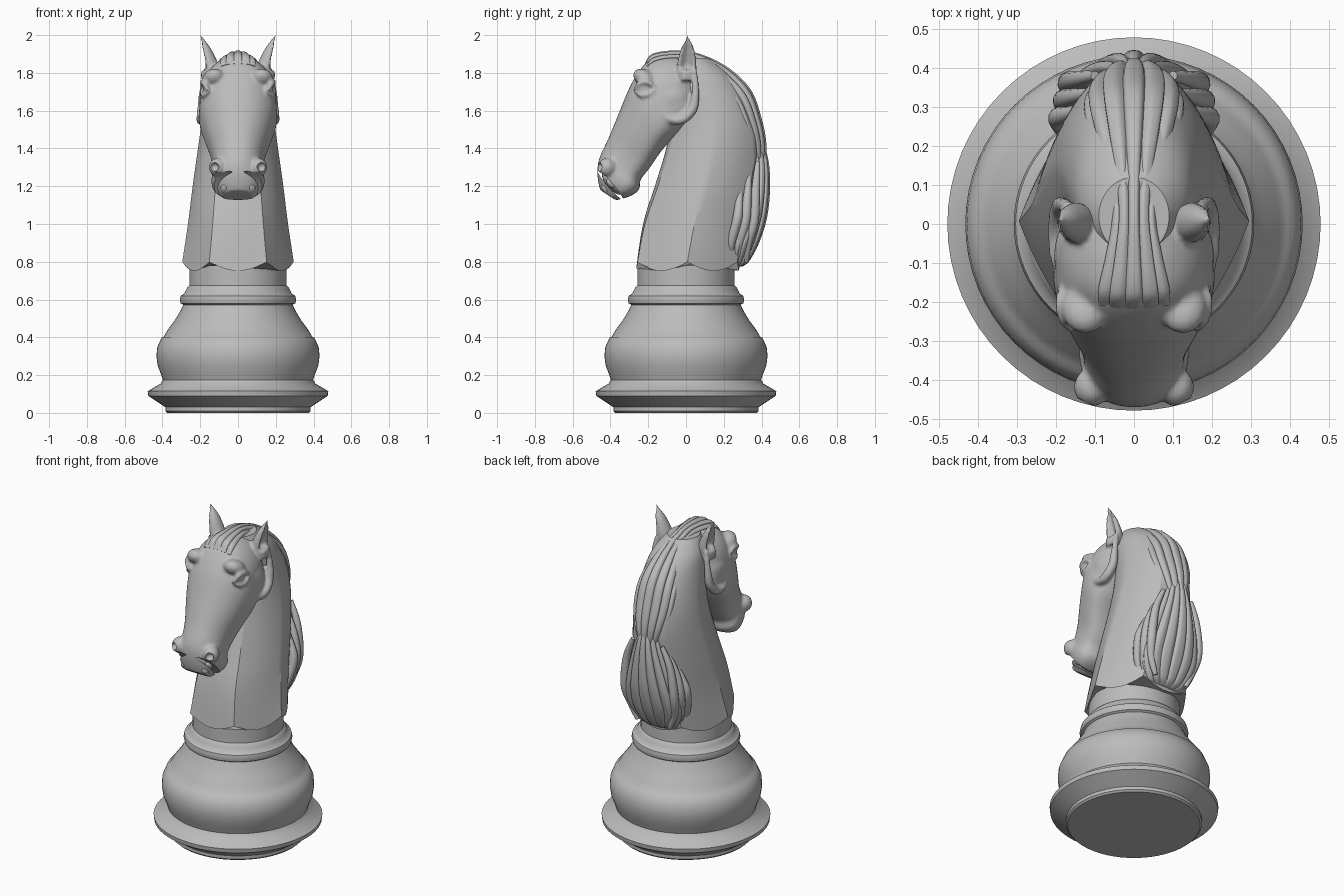
import bpy
import bmesh
from math import sin, cos, pi, radians, atan2, hypot
from mathutils import Vector, Matrix

cube = bpy.data.objects.get("Cube")
if cube:
    bpy.data.objects.remove(cube, do_unlink=True)

GREY = (0.5, 0.5, 0.5, 1)
stone = bpy.data.materials.new("stone_grey")
stone.use_nodes = True
stone.diffuse_color = GREY
shader = next(n for n in stone.node_tree.nodes if n.type == "BSDF_PRINCIPLED")
shader.inputs["Base Color"].default_value = GREY


def select(*objects):
    bpy.ops.object.select_all(action="DESELECT")
    for ob in objects:
        ob.select_set(True)
    bpy.context.view_layer.objects.active = objects[0]


def finish(bm, name):
    bmesh.ops.recalc_face_normals(bm, faces=bm.faces)
    mesh = bpy.data.meshes.new(name)
    bm.to_mesh(mesh)
    bm.free()
    mesh.materials.append(stone)
    ob = bpy.data.objects.new(name, mesh)
    bpy.context.collection.objects.link(ob)
    return ob


def smooth(ob, angle=35):
    select(ob)
    bpy.ops.object.shade_smooth_by_angle(angle=radians(angle))


def spline(rows, steps):
    """Catmull-Rom through rows of numbers, giving (t, row)."""
    last = len(rows) - 1
    for k in range(last * steps + 1):
        i = min(k // steps, last - 1)
        f = k / steps - i
        p0, p1, p2, p3 = (rows[min(max(i + d, 0), last)] for d in (-1, 0, 1, 2))
        yield k / (last * steps), [
            b + f * (c - a + f * (2 * a - 5 * b + 4 * c - d + f * (3 * (b - c) + d - a))) / 2
            for a, b, c, d in zip(p0, p1, p2, p3)]


def loft(name, rows, shape, n=48, steps=6):
    """Rows: near edge (y, z), far edge (y, z), half width, x centre."""
    bm = bmesh.new()
    rings = []
    for t, (ty, tz, by, bz, w, xc) in spline(rows, steps):
        ring = []
        for i in range(n):
            x, v, dz = shape(i / n, t)
            ring.append(bm.verts.new((xc + w * x, (ty + by + v * (ty - by)) / 2,
                                      (tz + bz + v * (tz - bz)) / 2 + dz)))
        rings.append(ring)
    for a, b in zip(rings, rings[1:]):
        for i in range(n):
            j = (i + 1) % n
            bm.faces.new((a[i], a[j], b[j], b[i]))
    bm.faces.new(rings[0])
    bm.faces.new(rings[-1])
    return finish(bm, name)


def ball(name, centre, size, tilt=0):
    bm = bmesh.new()
    bmesh.ops.create_uvsphere(bm, u_segments=32, v_segments=16, radius=1)
    bm.transform(Matrix.Translation(centre) @ Matrix.Rotation(tilt, 4, "X")
                 @ Matrix.Diagonal((*size, 1)))
    return finish(bm, name)


def tube(name, points, radius):
    curve = bpy.data.curves.new(name, "CURVE")
    curve.dimensions = "3D"
    curve.bevel_depth = radius
    curve.use_fill_caps = True
    line = curve.splines.new("POLY")
    path = [p for _, p in spline(points, 6)]
    line.points.add(len(path) - 1)
    for i, (point, p) in enumerate(zip(line.points, path)):
        point.co = (*p, 1)
        point.radius = 0.45 + 0.55 * sin(pi * i / (len(path) - 1))
    ob = bpy.data.objects.new(name, curve)
    bpy.context.collection.objects.link(ob)
    select(ob)
    bpy.ops.object.convert(target="MESH")
    return ob


def mirrored(ob):
    copy = ob.copy()
    copy.data = ob.data.copy()
    copy.data.transform(Matrix.Diagonal((-1, 1, 1, 1)))
    copy.data.flip_normals()
    bpy.context.collection.objects.link(copy)
    return [ob, copy]


def modify(ob, kind, **settings):
    mod = ob.modifiers.new(kind.lower(), kind)
    for key, value in settings.items():
        setattr(mod, key, value)
    select(ob)
    bpy.ops.object.modifier_apply(modifier=mod.name)


# Turned pedestal
profile = [(.375, 0), (.385, .01), (.385, .03), (.475, .09), (.478, .115), (.41, .155),
           (.398, .175), (.408, .205), (.425, .25), (.432, .3), (.428, .345), (.405, .398),
           (.392, .405), (.372, .44), (.335, .49), (.305, .54), (.29, .572), (.303, .58),
           (.308, .6), (.303, .62), (.284, .632), (.276, .65), (.268, .665), (.258, .675),
           (.257, .78)]
bm = bmesh.new()
rings = [[bm.verts.new((r * cos(2 * pi * i / 64), r * sin(2 * pi * i / 64), z))
          for i in range(64)] for r, z in profile]
for a, b in zip(rings, rings[1:]):
    for i in range(64):
        bm.faces.new((a[i], a[i - 1], b[i - 1], b[i]))
bm.faces.new(rings[0])
bm.faces.new(rings[-1])
smooth(finish(bm, "pedestal"), 40)

# Six-sided neck with a scalloped hem
CORNERS = [(-.53, 1), (.53, 1), (1, 0), (.55, -1), (-.55, -1), (-1, 0)]


def neck_shape(u, t):
    side, f = int(u * 6 + 1e-6), (u * 6 + 1e-6) % 1
    a, b = Vector(CORNERS[side]), Vector(CORNERS[(side + 1) % 6])
    p = a.lerp(b, f)
    p = p.lerp(p.normalized(), min(1, .25 + t))
    return p.x, p.y, -.048 * sin(pi * f) * max(0, 1 - 5 * t)


neck = loft("neck", [
    (-.265, .8, .28, .8, .295, 0), (-.23, 1, .32, 1, .265, 0),
    (-.165, 1.2, .36, 1.2, .24, 0), (-.105, 1.4, .385, 1.4, .212, 0),
    (-.08, 1.55, .37, 1.55, .19, 0), (-.1, 1.7, .31, 1.7, .165, 0),
    (-.1, 1.8, .23, 1.8, .14, 0), (-.08, 1.88, .12, 1.88, .09, 0)], neck_shape, 72)
smooth(neck, 30)


# Head, tapering towards the bridge of the nose
def head_shape(u, t):
    s, c = sin(2 * pi * u), cos(2 * pi * u)
    flat = abs(c) ** .75 * (1 if c > 0 else -1)
    wide = abs(s) ** .85 * (1 if s > 0 else -1)
    return wide * (1 - .2 * c), flat, 0


head = loft("head", [
    (.02, 1.88, .06, 1.62, .13, 0), (-.1, 1.89, .03, 1.54, .185, 0),
    (-.2, 1.865, -.04, 1.47, .2, 0), (-.285, 1.75, -.09, 1.43, .2, 0),
    (-.35, 1.6, -.135, 1.38, .175, 0), (-.41, 1.455, -.19, 1.3, .14, 0),
    (-.45, 1.37, -.24, 1.235, .13, 0), (-.467, 1.31, -.247, 1.185, .138, 0),
    (-.467, 1.24, -.29, 1.15, .125, 0), (-.455, 1.18, -.37, 1.125, .08, 0)], head_shape)


# Ears, hollowed on the outer side
def ear_shape(u, t):
    s, c = sin(2 * pi * u), cos(2 * pi * u)
    return s - (1.1 * max(0, s) ** 4 if .2 < t < .97 else 0), c, 0


ear = loft("ear", [
    (-.045, 1.76, .05, 1.76, .05, .145), (-.047, 1.84, .055, 1.84, .048, .15),
    (-.03, 1.92, .045, 1.92, .034, .172), (-.005, 1.97, .025, 1.97, .018, .19),
    (.006, 2.005, .012, 2.005, .004, .202)], ear_shape, 32)

# Facial features, blended into the head
features = [
    ear,
    ball("brow_bone", (.125, -.215, 1.77), (.06, .07, .045), -.5),
    ball("eye", (.158, -.222, 1.715), (.03, .04, .026), .15),
    tube("upper_lid", [(.155, -.275, 1.70), (.178, -.25, 1.742), (.188, -.205, 1.752),
                       (.19, -.165, 1.725)], .015),
    tube("lower_lid", [(.16, -.27, 1.695), (.183, -.235, 1.68), (.192, -.19, 1.69),
                       (.192, -.165, 1.72)], .011),
    tube("jaw_ridge", [(.17, .045, 1.82), (.185, .05, 1.7), (.19, .035, 1.61),
                       (.195, -.02, 1.555), (.195, -.085, 1.555), (.19, -.13, 1.6)], .027),
    ball("cheek", (.13, -.08, 1.66), (.075, .11, .1)),
    ball("nostril_flare", (.108, -.418, 1.3), (.046, .05, .05)),
]
parts = [piece for ob in features for piece in mirrored(ob)]
select(head, *parts)
bpy.ops.object.join()
modify(head, "REMESH", mode="VOXEL", voxel_size=.009)
modify(head, "SMOOTH", factor=.5, iterations=5)

# Nostril holes and open mouth
cutters = mirrored(ball("nostril_cutter", (.125, -.462, 1.302), (.024, .028, .024)))
cutters.append(ball("mouth_cutter", (0, -.4, 1.205), (.3, .1, .015), -.85))
for cutter in cutters:
    cutter.hide_render = True
    modify(head, "BOOLEAN", operation="DIFFERENCE", object=cutter, solver="EXACT")
    bpy.data.objects.remove(cutter, do_unlink=True)
head.data.materials.clear()
head.data.materials.append(stone)
smooth(head, 50)

# Teeth between the lips
for i in range(4):
    for tooth in mirrored(ball("tooth", (.07 + .006 * i, -.425 + .026 * i, 1.185 + .03 * i),
                               (.022, .017, .03), .7)):
        smooth(tooth)
smooth(ball("mouth_core", (0, -.39, 1.215), (.085, .075, .03), -.85))


# Mane, grooved into locks
def locks(count, depth):
    def shape(u, t):
        a = 2 * pi * u
        groove = (1 - abs(sin(count * a + pi / 2))) ** 2
        r = 1 - depth * groove * min(1, 12 * t + .3)
        return r * sin(a), r * cos(a), 0
    return shape


crest = loft("upper_mane", [
    (-.218, 1.85, -.18, 1.8, .1, 0), (-.18, 1.9, -.13, 1.8, .1, 0),
    (-.08, 1.918, -.06, 1.81, .078, 0), (.03, 1.912, 0, 1.79, .062, 0),
    (.15, 1.87, .07, 1.73, .078, 0), (.26, 1.8, .15, 1.65, .105, 0),
    (.35, 1.7, .2, 1.57, .125, 0), (.4, 1.56, .24, 1.5, .125, 0),
    (.425, 1.43, .27, 1.42, .1, 0), (.42, 1.3, .3, 1.32, .055, 0)], locks(6, .16), 120, 8)
fall = loft("lower_mane", [
    (.4, 1.46, .3, 1.46, .04, 0), (.436, 1.34, .28, 1.32, .08, 0),
    (.445, 1.2, .25, 1.18, .13, 0), (.432, 1.05, .22, 1.03, .175, 0),
    (.395, .92, .2, .9, .19, 0), (.34, .81, .2, .79, .14, 0),
    (.3, .775, .22, .77, .09, 0)], locks(7, .14), 140, 8)
for hair in (crest, fall):
    smooth(hair, 60)

# Loose locks sweeping down each side of the neck
for k in range(3):
    x, y = .15 + .012 * k, .36 - .045 * k
    lock = tube("side_lock", [(x - .05, y + .02, 1.33 - .06 * k), (x, y + .01, 1.2 - .05 * k),
                              (x + .02, y, 1.02), (x, y - .03, .9), (x - .04, y - .04, .8)], .026)
    lock.data.materials.clear()
    lock.data.materials.append(stone)
    for piece in mirrored(lock):
        smooth(piece, 60)
